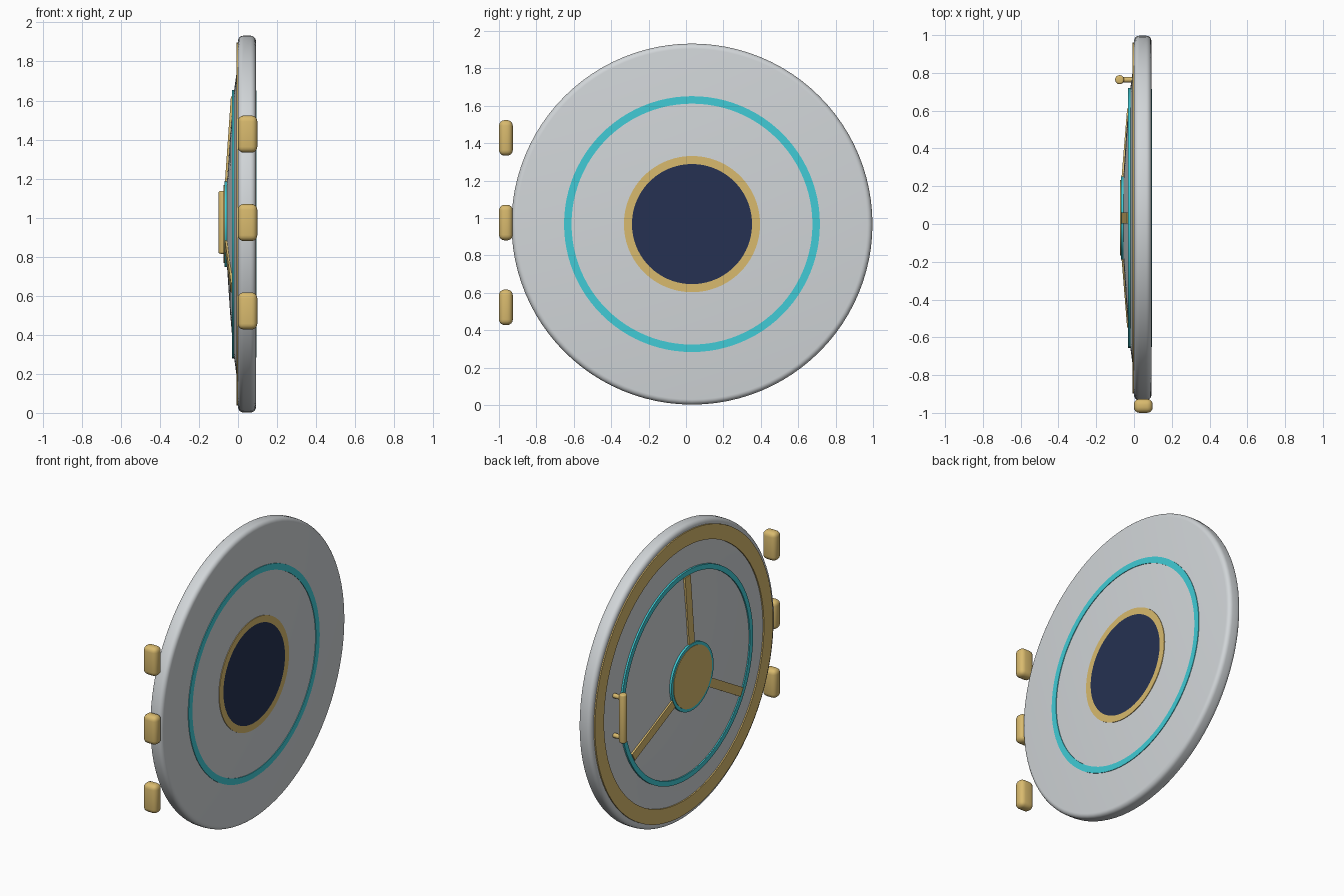
import bpy, bmesh, math
from mathutils import Matrix, Vector

if "Cube" in bpy.data.objects:
    bpy.data.objects.remove(bpy.data.objects["Cube"])

CY, CZ = 0.032, 0.967      # axis of the round door (runs along x)
SEG = 96


def material(name, rgb):
    m = bpy.data.materials.new(name)
    m.diffuse_color = (*rgb, 1)
    m.use_nodes = True
    m.node_tree.nodes["Principled BSDF"].inputs["Base Color"].default_value = m.diffuse_color
    return m


GREY = material("pale_grey", (0.64, 0.67, 0.69))
GOLD = material("brass", (0.69, 0.49, 0.155))
CYAN = material("cyan", (0.052, 0.60, 0.67))
NAVY = material("navy", (0.019, 0.031, 0.085))


def finish(bm, name, mat):
    bmesh.ops.recalc_face_normals(bm, faces=bm.faces)
    me = bpy.data.meshes.new(name)
    bm.to_mesh(me)
    bm.free()
    me.materials.append(mat)
    ob = bpy.data.objects.new(name, me)
    bpy.context.collection.objects.link(ob)
    bpy.ops.object.select_all(action='DESELECT')
    ob.select_set(True)
    bpy.context.view_layer.objects.active = ob
    bpy.ops.object.shade_smooth_by_angle(angle=math.radians(35))
    return ob


def lathe(name, profile, mat, closed=False):
    """Spin (x, radius) points around the door axis."""
    bm = bmesh.new()
    vs = [bm.verts.new((x, CY, CZ + r)) for x, r in profile]
    pairs = list(zip(vs, vs[1:]))
    if closed:
        pairs.append((vs[-1], vs[0]))
    es = [bm.edges.new(p) for p in pairs]
    bmesh.ops.spin(bm, geom=vs + es, cent=(0, CY, CZ), axis=(1, 0, 0),
                   angle=math.tau, steps=SEG, use_merge=True)
    bmesh.ops.remove_doubles(bm, verts=bm.verts, dist=1e-5)
    return finish(bm, name, mat)


def ring(name, x0, x1, r0, r1, mat):
    return lathe(name, [(x0, r0), (x0, r1), (x1, r1), (x1, r0)], mat, True)


def disc(name, x0, x1, r, mat):
    return lathe(name, [(x0, 0), (x0, r), (x1, r), (x1, 0)], mat)


def box(name, size, matrix, mat, bevel=0.0):
    bm = bmesh.new()
    bmesh.ops.create_cube(bm, size=1)
    bmesh.ops.scale(bm, vec=size, verts=bm.verts)
    if bevel:
        bmesh.ops.bevel(bm, geom=bm.edges[:], offset=bevel, segments=4,
                        profile=0.5, affect='EDGES')
    bm.transform(matrix)
    return finish(bm, name, mat)


# Door slab: flat outer face, rounded rim, shallow domed inner face
rim = [(0.046 + 0.018 * s + 0.028 * math.cos(a), 0.937 + 0.028 * math.sin(a))
       for s, angles in ((1, range(0, 91, 18)), (-1, range(90, 181, 18)))
       for a in map(math.radians, angles)]
lathe("door_slab", [(0.092, 0)] + rim +
      [(0, 0.83), (-0.022, 0.67), (-0.041, 0.45), (-0.056, 0.22), (-0.06, 0)], GREY)

# Outer face: painted rings and dark centre
ring("outer_cyan_stripe", 0.09, 0.096, 0.644, 0.684, CYAN)
ring("outer_brass_ring", 0.09, 0.096, 0.321, 0.364, GOLD)
disc("outer_dark_window", 0.09, 0.096, 0.321, NAVY)

# Inner face: brass border, cyan ring, hub and three spokes
ring("inner_brass_border", 0.004, -0.008, 0.834, 0.929, GOLD)
ring("inner_cyan_ring", -0.012, -0.031, 0.655, 0.688, CYAN)
ring("hub_cyan_ring", -0.045, -0.07, 0.198, 0.22, CYAN)
disc("hub_plate", -0.045, -0.073, 0.2, GOLD)
for i in range(3):
    turn = Matrix.Translation((0, CY, CZ)) @ Matrix.Rotation(i * math.tau / 3, 4, 'X')
    tilt = Matrix.Rotation(math.atan2(0.031, 0.445), 4, 'Y')
    box(f"spoke_{i + 1}", (0.02, 0.058, 0.445),
        turn @ Matrix.Translation((-0.042, 0, 0.43)) @ tilt, GOLD)

# Hinge barrels
for i, z in enumerate((0.522, 0.975, 1.428)):
    box(f"hinge_{i + 1}", (0.1, 0.074, 0.19),
        Matrix.Translation((0.049, -0.963, z)), GOLD, 0.03)

# Pull handle: vertical rounded bar on two stand-offs
HY, HX = 0.764, -0.076
bm = bmesh.new()
bmesh.ops.create_cone(bm, cap_ends=True, segments=24, radius1=0.024, radius2=0.024,
                      depth=0.322, matrix=Matrix.Translation((HX, HY, 0.976)))
caps = [e for e in bm.edges if abs(e.verts[0].co.z - e.verts[1].co.z) < 1e-4]
bmesh.ops.bevel(bm, geom=caps, offset=0.01, segments=3, profile=0.5, affect='EDGES')
finish(bm, "handle_bar", GOLD)
for name, z in (("lower", 0.845), ("upper", 1.107)):
    bm = bmesh.new()
    bmesh.ops.create_cone(bm, cap_ends=True, segments=20, radius1=0.015, radius2=0.015,
                          depth=0.075, matrix=Matrix.Translation((-0.038, HY, z))
                          @ Matrix.Rotation(math.pi / 2, 4, 'Y'))
    finish(bm, f"{name}_handle_post", GOLD)
